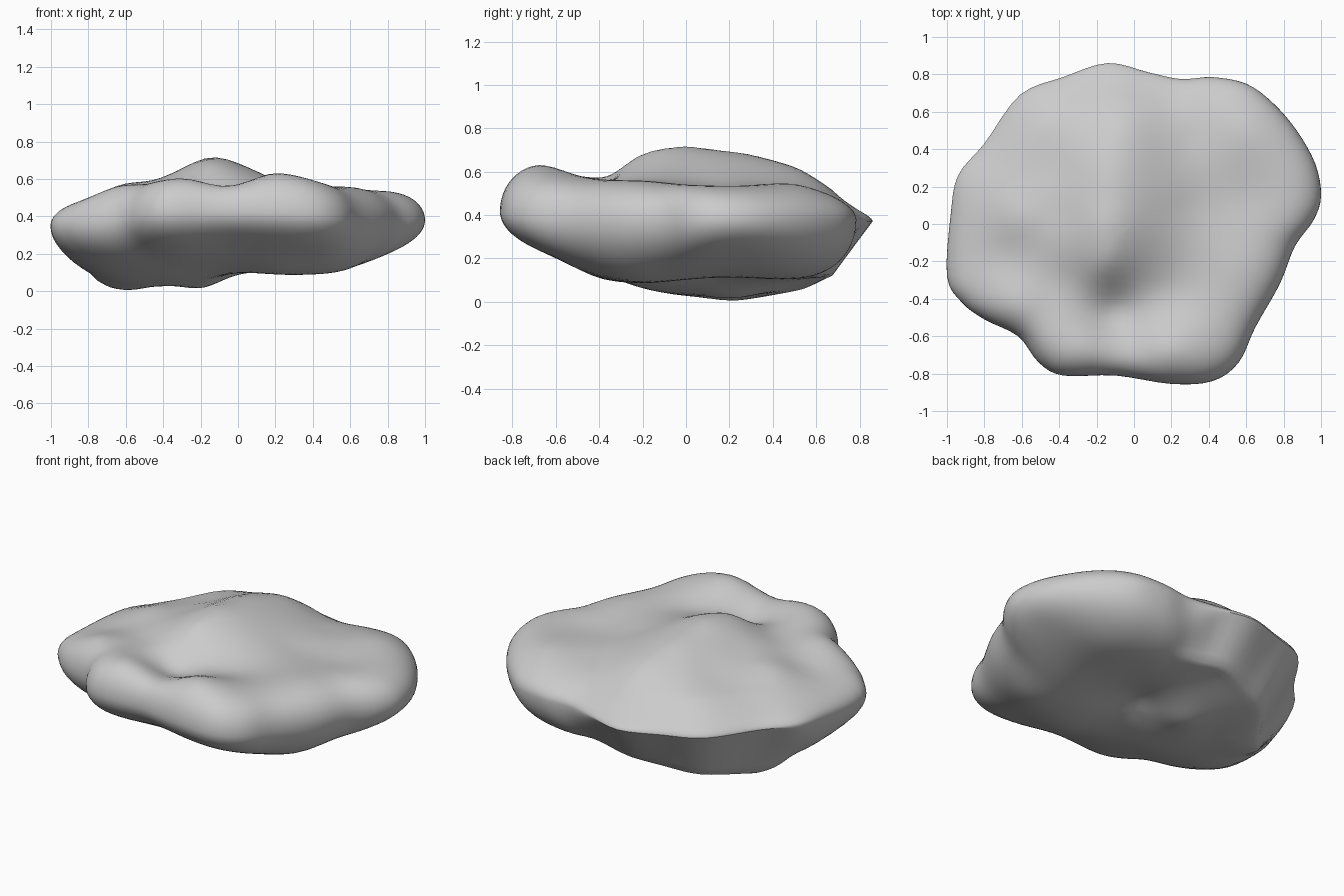
import bpy, bmesh, math
from mathutils import Vector

if "Cube" in bpy.data.objects:
    bpy.data.objects.remove(bpy.data.objects["Cube"])

# Plan outline, counter-clockwise (x, y)
OUTLINE = [(1.0, .15), (.97, .32), (.87, .5), (.74, .65), (.6, .75), (.42, .785), (.25, .775),
           (.08, .81), (-.14, .86), (-.38, .785), (-.61, .69), (-.8, .43), (-.94, .26),
           (-.98, .05), (-1.0, -.28), (-.92, -.42), (-.8, -.51), (-.62, -.6), (-.51, -.74),
           (-.38, -.81), (-.1, -.81), (.2, -.855), (.42, -.84), (.56, -.74), (.65, -.55),
           (.78, -.32), (.86, -.12), (.96, .02)]
# Height samples of the upper and lower surfaces (x, y, z)
TOP = [(-.14, 0, .715), (-.14, .28, .68), (-.05, .53, .61), (-.15, -.22, .67), (.1, .1, .64),
       (.32, .1, .55), (.3, .45, .53), (.2, .7, .49), (-.14, .76, .48), (-.4, .3, .58),
       (-.5, .55, .53), (-.75, .25, .5), (-.42, .05, .6), (-.62, .03, .575), (-.82, 0, .51),
       (-.85, -.33, .52), (-.7, -.17, .52), (-.65, -.43, .59), (-.42, -.3, .57),
       (-.1, -.46, .51), (.2, -.36, .55), (-.25, -.67, .625), (-.03, -.67, .585),
       (.18, -.67, .65), (.48, -.6, .6), (.62, -.2, .57), (.6, .15, .53), (.6, .5, .56),
       (.9, .15, .56)]
BOTTOM = [(-.6, .2, .005), (-.4, .2, .03), (-.18, .2, .02), (-.65, -.15, .06), (-.3, -.2, .065),
          (.05, .1, .13), (.25, -.15, .09), (.5, .05, .11), (.76, .02, .16), (.87, .25, .2),
          (.6, .45, .12), (.3, .55, .1), (-.1, .6, .11), (-.4, .47, .05), (-.78, .1, .05),
          (-.85, -.3, .14), (-.5, -.52, .18), (0, -.6, .21), (.35, -.57, .18), (0, -.75, .26),
          (.57, -.28, .1), (.2, -.4, .11)]
# Height of the widest line at chosen plan positions
RIM = [(1, .15, .38), (.6, .75, .38), (-.14, .86, .37), (-.61, .69, .38), (-.94, .26, .38),
       (-1, -.2, .35), (-.8, -.5, .36), (-.4, -.8, .42), (.2, -.85, .42), (.65, -.55, .38)]


def kernel(dx, dy):
    return math.sqrt(dx * dx + dy * dy + .008)


def surface(samples):
    """Smooth height function through the samples (multiquadric interpolation)."""
    n = len(samples)
    mean = sum(s[2] for s in samples) / n
    m = [[kernel(a[0] - b[0], a[1] - b[1]) for b in samples] + [a[2] - mean] for a in samples]
    for i in range(n):
        p = max(range(i, n), key=lambda r: abs(m[r][i]))
        m[i], m[p] = m[p], m[i]
        for r in range(n):
            if r != i:
                f = m[r][i] / m[i][i]
                m[r] = [u - f * v for u, v in zip(m[r], m[i])]
    w = [m[i][n] / m[i][i] for i in range(n)]
    return lambda x, y: mean + sum(k * kernel(x - s[0], y - s[1]) for k, s in zip(w, samples))


def smooth_loop(points, steps):
    out, n = [], len(points)
    for i in range(n):
        a, b, c, d = (Vector(points[(i + k) % n]) for k in (-1, 0, 1, 2))
        for j in range(steps):
            t = j / steps
            out.append(.5 * (2 * b + (c - a) * t + (2 * a - 5 * b + 4 * c - d) * t * t
                             + (3 * b - a - 3 * c + d) * t ** 3))
    return out


top, bottom, rim_height = surface(TOP), surface(BOTTOM), surface(RIM)


def height(field, p, s, chipped):
    rim = rim_height(p.x, p.y)
    rounded = math.sqrt(max(0, 1 - s ** 7))
    wedge = min(1, (1 - s) / .22)
    f = rounded * (1 - chipped) + wedge * chipped
    return max(0, rim + (field(p.x * s, p.y * s) - rim) * f)


# Boulder: rounded front and right, angular chipped underside at the back left
loop = smooth_loop(OUTLINE, 4)
RINGS = 26
bm = bmesh.new()
levels = [(top, k) for k in range(1, RINGS + 1)] + [(bottom, k) for k in range(RINGS - 1, 0, -1)]
rings = []
for field, k in levels:
    s = math.sin(k / RINGS * math.pi / 2)
    ring = []
    for p in loop:
        angle = math.atan2(p.y, p.x) % math.tau
        chipped = max(0, min(1, (angle - 1.2) * 3, (3.1 - angle) * 3))
        if field is top:
            chipped *= .35
        ring.append(bm.verts.new((p.x * s, p.y * s, height(field, p, s, chipped))))
    rings.append(ring)
n = len(loop)
for upper, lower in zip(rings, rings[1:]):
    for i in range(n):
        j = (i + 1) % n
        bm.faces.new((upper[i], lower[i], lower[j], upper[j]))
for ring, field in ((rings[0], top), (rings[-1], bottom)):
    centre = bm.verts.new((0, 0, field(0, 0)))
    for i in range(n):
        bm.faces.new((centre, ring[i], ring[(i + 1) % n]))
bmesh.ops.recalc_face_normals(bm, faces=bm.faces)

mesh = bpy.data.meshes.new("boulder")
bm.to_mesh(mesh)
bm.free()
boulder = bpy.data.objects.new("boulder", mesh)
bpy.context.collection.objects.link(boulder)
bpy.context.view_layer.objects.active = boulder
boulder.select_set(True)
bpy.ops.object.shade_smooth_by_angle(angle=math.radians(40))
